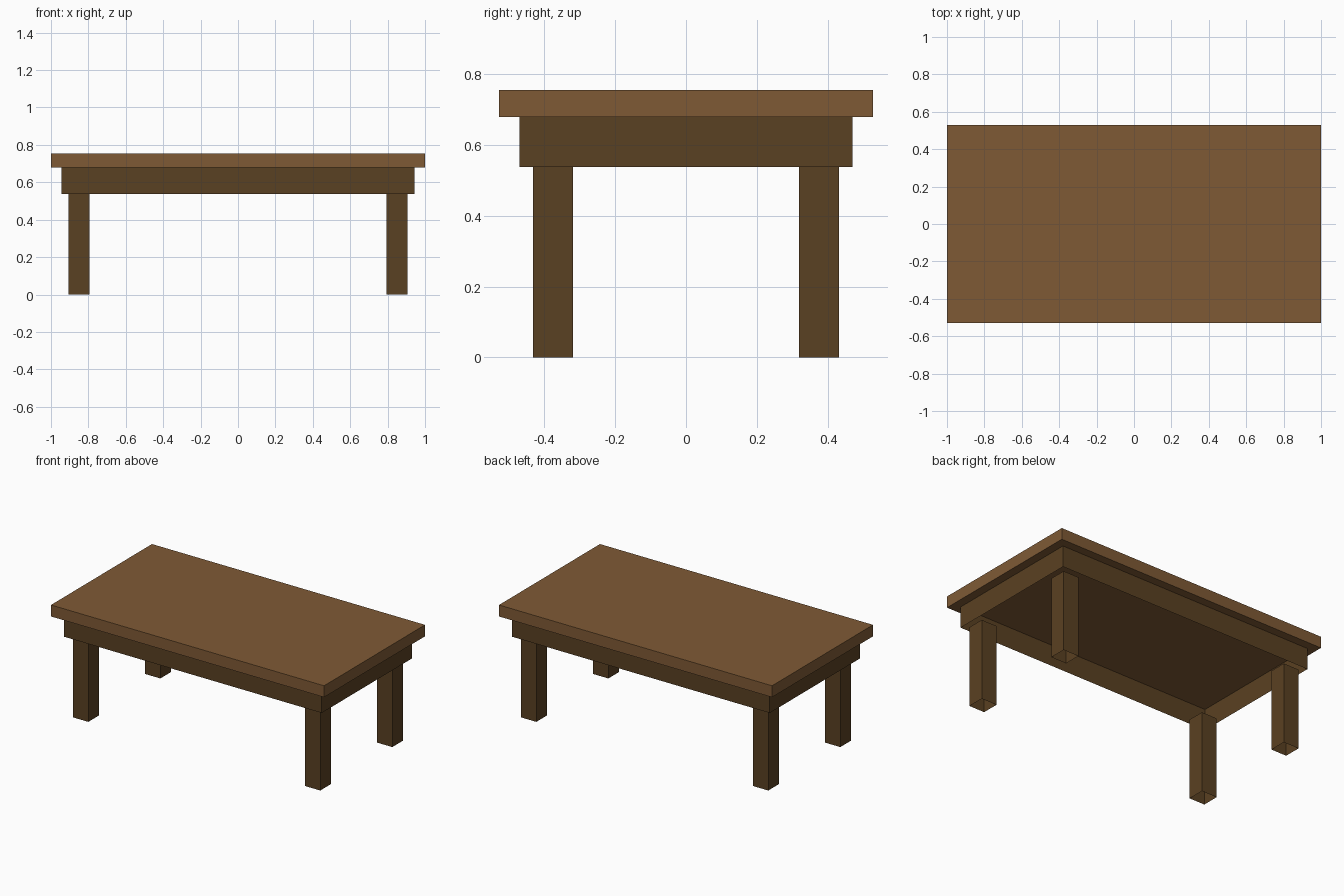
import bpy
import bmesh

if "Cube" in bpy.data.objects:
    bpy.data.objects.remove(bpy.data.objects["Cube"])


def material(name, rgb):
    m = bpy.data.materials.new(name)
    m.diffuse_color = (*rgb, 1.0)
    m.use_nodes = True
    m.node_tree.nodes["Principled BSDF"].inputs["Base Color"].default_value = m.diffuse_color
    return m


light_wood = material("light wood", (0.212, 0.102, 0.036))
dark_wood = material("dark wood", (0.102, 0.052, 0.016))


def box(name, mat, x, y, z, open_ends=False):
    """Box spanning the (min, max) ranges; open_ends leaves out top and bottom."""
    bm = bmesh.new()
    bmesh.ops.create_cube(bm, size=1.0)
    for v in bm.verts:
        v.co = [r[0] if c < 0 else r[1] for c, r in zip(v.co, (x, y, z))]
    bm.normal_update()
    if open_ends:
        ends = [f for f in bm.faces if abs(f.normal.z) > 0.5]
        bmesh.ops.delete(bm, geom=ends, context='FACES_ONLY')
    mesh = bpy.data.meshes.new(name)
    bm.to_mesh(mesh)
    bm.free()
    mesh.materials.append(mat)
    obj = bpy.data.objects.new(name, mesh)
    bpy.context.collection.objects.link(obj)
    return obj


# Solid table top
box("table_top", light_wood, (-1, 1), (-0.528, 0.528), (0.679, 0.755))

# Apron: thin open frame under the top
box("apron", dark_wood, (-0.943, 0.943), (-0.471, 0.471), (0.538, 0.679), open_ends=True)

# Four legs: open square tubes
for sx, side in ((-1, "left"), (1, "right")):
    for sy, end in ((-1, "front"), (1, "back")):
        box(f"{end}_{side}_leg", dark_wood,
            sorted((sx * 0.793, sx * 0.906)),
            sorted((sy * 0.32, sy * 0.433)),
            (0, 0.538), open_ends=True)
